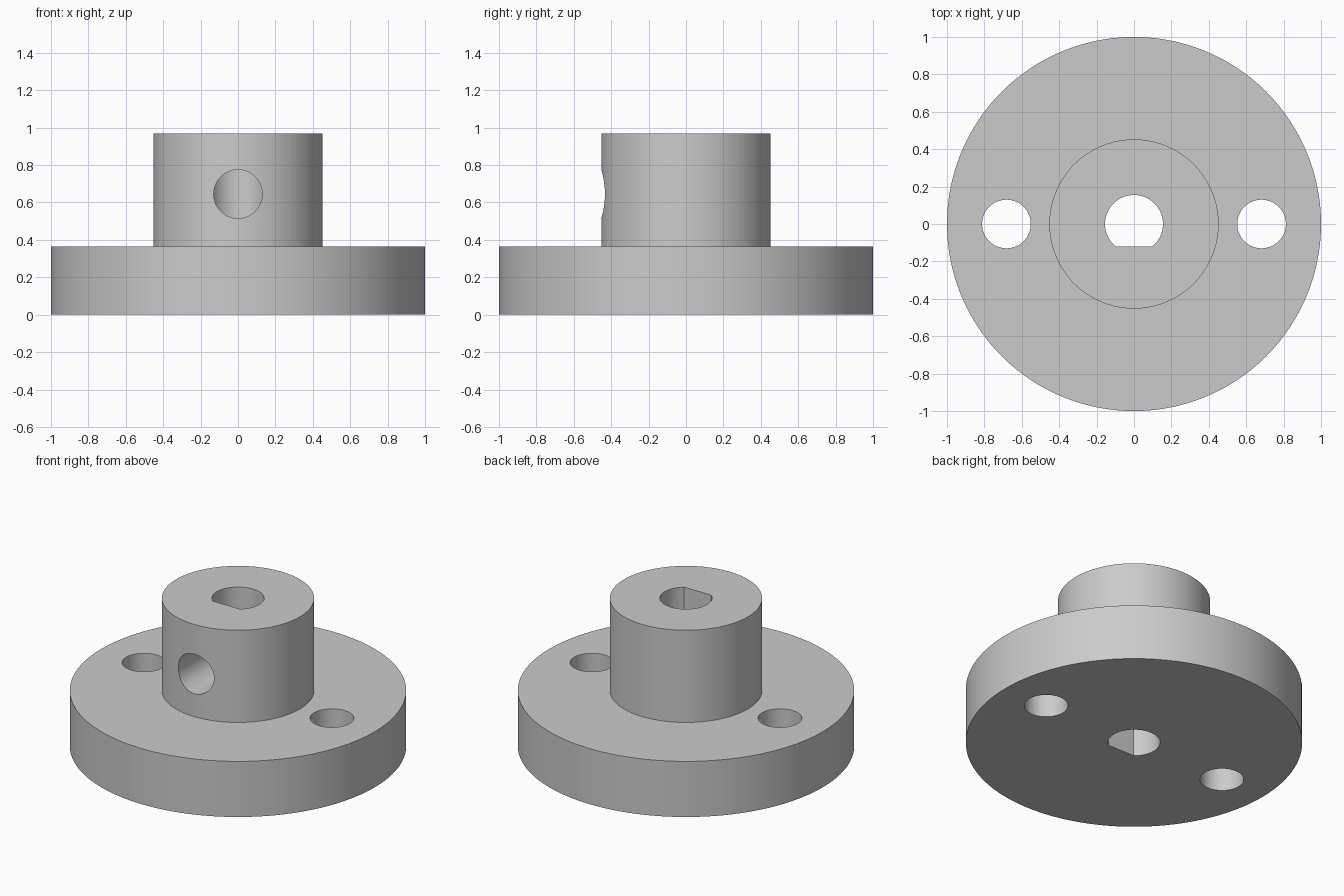
import bpy
import bmesh
import math

cube = bpy.data.objects.get("Cube")
if cube:
    bpy.data.objects.remove(cube, do_unlink=True)

# Single grey metal colour
GREY = (0.6, 0.6, 0.6, 1)
metal = bpy.data.materials.new("grey metal")
metal.use_nodes = True
metal.diffuse_color = GREY
metal.node_tree.nodes["Principled BSDF"].inputs["Base Color"].default_value = GREY


def make_object(name, bm):
    bmesh.ops.recalc_face_normals(bm, faces=bm.faces)
    mesh = bpy.data.meshes.new(name)
    bm.to_mesh(mesh)
    bm.free()
    mesh.materials.append(metal)
    obj = bpy.data.objects.new(name, mesh)
    bpy.context.collection.objects.link(obj)
    return obj


def circle(radius, count, start=0.0, sweep=2 * math.pi, closed=True):
    steps = count if closed else count - 1
    angles = [start + sweep * i / steps for i in range(count)]
    return [(radius * math.cos(a), radius * math.sin(a)) for a in angles]


def prism(name, outline, bottom, top):
    """Extrude a flat outline upwards into a solid."""
    bm = bmesh.new()
    face = bm.faces.new([bm.verts.new((x, y, bottom)) for x, y in outline])
    side = bmesh.ops.extrude_face_region(bm, geom=[face])["geom"]
    verts = [v for v in side if isinstance(v, bmesh.types.BMVert)]
    bmesh.ops.translate(bm, verts=verts, vec=(0, 0, top - bottom))
    return make_object(name, bm)


def stepped_body(name, profile, count):
    """Stack rings from (radius, height) pairs and cap both ends."""
    bm = bmesh.new()
    rings = [[bm.verts.new((x, y, z)) for x, y in circle(r, count)] for r, z in profile]
    for low, high in zip(rings, rings[1:]):
        for i in range(count):
            j = (i + 1) % count
            bm.faces.new((low[i], low[j], high[j], high[i]))
    bm.faces.new(rings[0])
    bm.faces.new(rings[-1])
    return make_object(name, bm)


# Round flange with a raised hub
FLANGE_TOP, HUB_TOP = 0.365, 0.97
coupling = stepped_body(
    "flanged_hub",
    [(1, 0), (1, FLANGE_TOP), (0.4525, FLANGE_TOP), (0.4525, HUB_TOP)], 128)

# D-shaped shaft bore with its flat towards the front
BORE, FLAT = 0.155, 0.12
dip = math.asin(FLAT / BORE)
d_outline = circle(BORE, 64, -dip, math.pi + 2 * dip, closed=False)
cutters = [prism("bore_cutter", d_outline, -0.2, 1.2)]

# Two bolt holes through the flange
for side, label in ((1, "left"), (-1, "right")):
    cutter = prism(label + "_bolt_cutter", circle(0.13, 64), -0.2, 0.6)
    cutter.location.x = side * 0.682
    cutters.append(cutter)

# Set screw hole from the front of the hub into the bore
screw = prism("set_screw_cutter", circle(0.13, 64), 0, 0.6)
screw.rotation_euler.x = math.pi / 2
screw.location.z = 0.645
cutters.append(screw)

for cutter in cutters:
    cutter.hide_render = True
    cutter.hide_set(True)
    cutter.display_type = "WIRE"
    cut = coupling.modifiers.new(cutter.name, "BOOLEAN")
    cut.operation = "DIFFERENCE"
    cut.solver = "EXACT"
    cut.object = cutter

# Bake the cuts and remove the cutters
bpy.context.view_layer.objects.active = coupling
coupling.select_set(True)
for modifier in list(coupling.modifiers):
    bpy.ops.object.modifier_apply(modifier=modifier.name)
for cutter in cutters:
    bpy.data.objects.remove(cutter, do_unlink=True)

bpy.ops.object.shade_smooth_by_angle(angle=math.radians(30))
